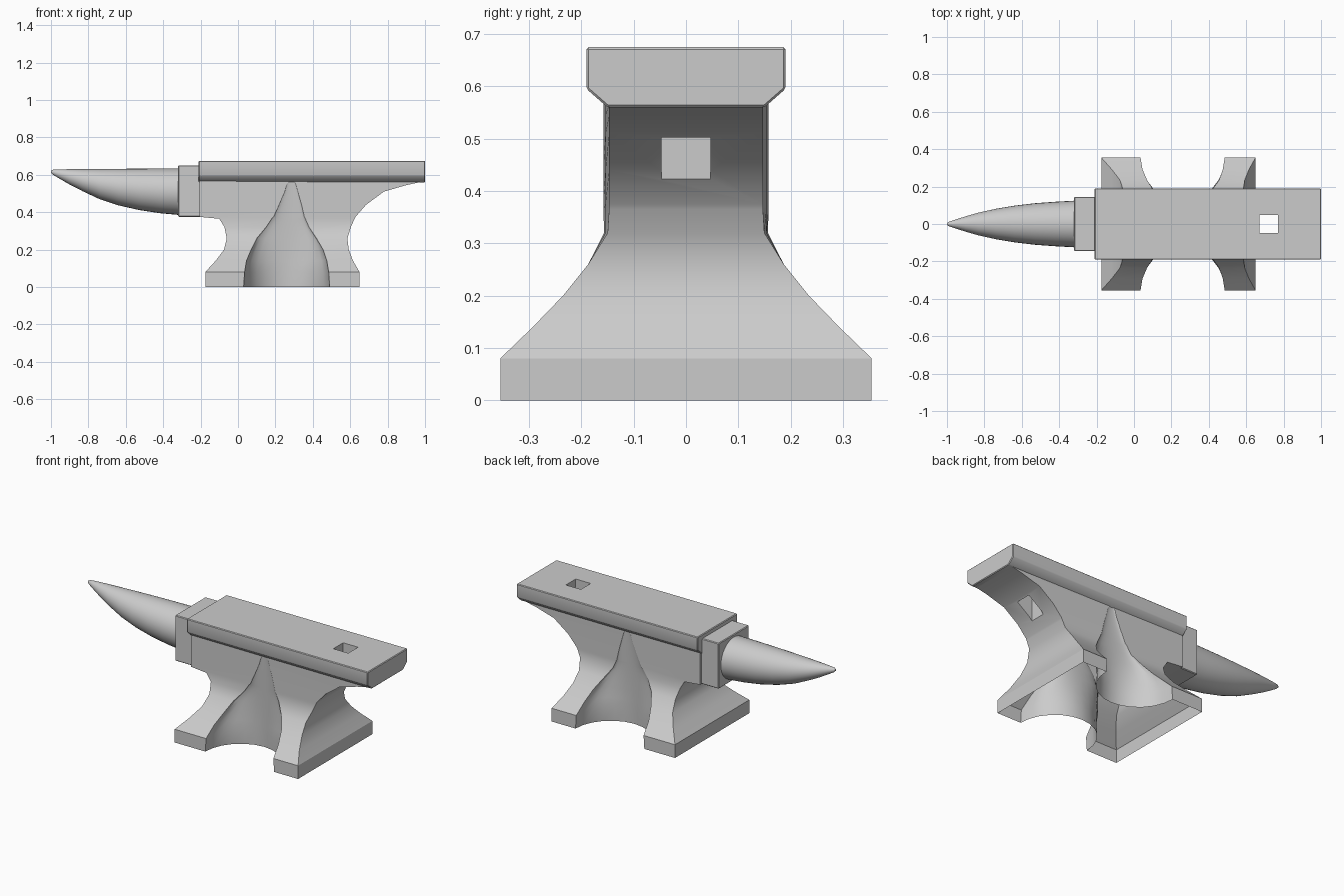
import bpy, bmesh, math

if "Cube" in bpy.data.objects:
    bpy.data.objects.remove(bpy.data.objects["Cube"])


def loft(name, rings):
    """Skin a list of equal-length closed rings and cap both ends."""
    bm = bmesh.new()
    loops = [[bm.verts.new(p) for p in ring] for ring in rings]
    n = len(loops[0])
    for a, b in zip(loops, loops[1:]):
        for i in range(n):
            bm.faces.new((a[i], a[(i + 1) % n], b[(i + 1) % n], b[i]))
    bm.faces.new(loops[0][::-1])
    bm.faces.new(loops[-1])
    bmesh.ops.recalc_face_normals(bm, faces=bm.faces)
    mesh = bpy.data.meshes.new(name)
    bm.to_mesh(mesh)
    bm.free()
    ob = bpy.data.objects.new(name, mesh)
    bpy.context.collection.objects.link(ob)
    return ob


def box(name, x0, x1, y, z0, z1):
    return loft(name, [[(x, -y, z0), (x, y, z0), (x, y, z1), (x, -y, z1)]
                       for x in (x0, x1)])


def select(ob):
    bpy.ops.object.select_all(action='DESELECT')
    ob.select_set(True)
    bpy.context.view_layer.objects.active = ob


def smooth(ob, angle=30):
    select(ob)
    bpy.ops.object.shade_smooth_by_angle(angle=math.radians(angle))


def bevel(ob, width):
    m = ob.modifiers.new("bevel", 'BEVEL')
    m.width, m.segments, m.limit_method = width, 1, 'ANGLE'
    select(ob)
    bpy.ops.object.modifier_apply(modifier=m.name)


# Body and feet: z, left x, right x, half width, scoop left x, scoop right x
levels = [
    (0, -.175, .65, .355, .03, .49),
    (.08, -.175, .65, .355, .035, .485),
    (.14, -.12, .615, .293, .045, .475),
    (.20, -.075, .592, .235, .07, .455),
    (.26, -.06, .585, .187, .10, .42),
    (.32, -.072, .603, .154, .15, .38),
    (.365, -.10, .623, .154, .18, .36),
    (.375, -.205, .628, .154, .19, .355),
    (.44, -.205, .685, .154, .22, .34),
    (.51, -.205, .78, .154, .25, .32),
    (.545, -.205, .90, .154, .26, .31),
    (.565, -.205, .995, .154, .27, .30),
    (.60, -.205, .995, .154, .27, .30)]


def body_ring(z, xl, xr, w, xa, xb):
    xm, r = (xa + xb) / 2, (xb - xa) / 2
    depth = max(w - (.12 + .055 * z), 0)
    taper = min(max((z - .26) / .1, 0), 1)
    side = [(xl, w + .004 * taper)]
    for i in range(13):
        t = math.pi * i / 12
        side.append((xm - r * math.cos(t), w - depth * math.sin(t)))
    side.append((xr, w - .007 * taper))
    return [(x, -y, z) for x, y in side] + [(x, y, z) for x, y in reversed(side)]


body = loft("body_and_feet", [body_ring(*l) for l in levels])

# Face plate with chamfered underside
section = [(-.15, .56), (.15, .56), (.19, .595), (.19, .675), (-.19, .675), (-.19, .595)]
plate = loft("face_plate", [[(x, y, z) for y, z in section] for x in (-.21, 1.0)])
bevel(plate, .004)

# Square tool hole through plate and heel
cutter = box("hole_cutter", .67, .77, .047, .3, .8)
cutter.hide_render = True
cutter.hide_set(True)
for ob in (body, plate):
    m = ob.modifiers.new("hole", 'BOOLEAN')
    m.operation, m.solver, m.object = 'DIFFERENCE', 'EXACT', cutter
    select(ob)
    bpy.ops.object.modifier_apply(modifier=m.name)
bpy.data.objects.remove(cutter)

# The underside is open
bm = bmesh.new()
bm.from_mesh(body.data)
bmesh.ops.delete(bm, geom=[f for f in bm.faces if all(v.co.z < 1e-4 for v in f.verts)],
                 context='FACES_ONLY')
bm.to_mesh(body.data)
bm.free()
smooth(body)
smooth(plate)

# Step block between face and horn
step = box("step_block", -.32, -.2, .145, .375, .65)
bevel(step, .004)
smooth(step)

# Horn: x, bottom z, top z, half width
stations = [
    (-.31, .385, .634, .125), (-.42, .395, .634, .119), (-.53, .412, .633, .111),
    (-.64, .437, .632, .098), (-.74, .470, .631, .081), (-.83, .512, .630, .061),
    (-.90, .548, .630, .041), (-.96, .583, .629, .022), (-.99, .601, .627, .012),
    (-1.0, .611, .622, .005)]
N = 32
horn = loft("horn", [[(x, w * math.cos(math.tau * i / N),
                       (lo + hi) / 2 + (hi - lo) / 2 * math.sin(math.tau * i / N))
                      for i in range(N)] for x, lo, hi, w in stations])
smooth(horn, 40)
